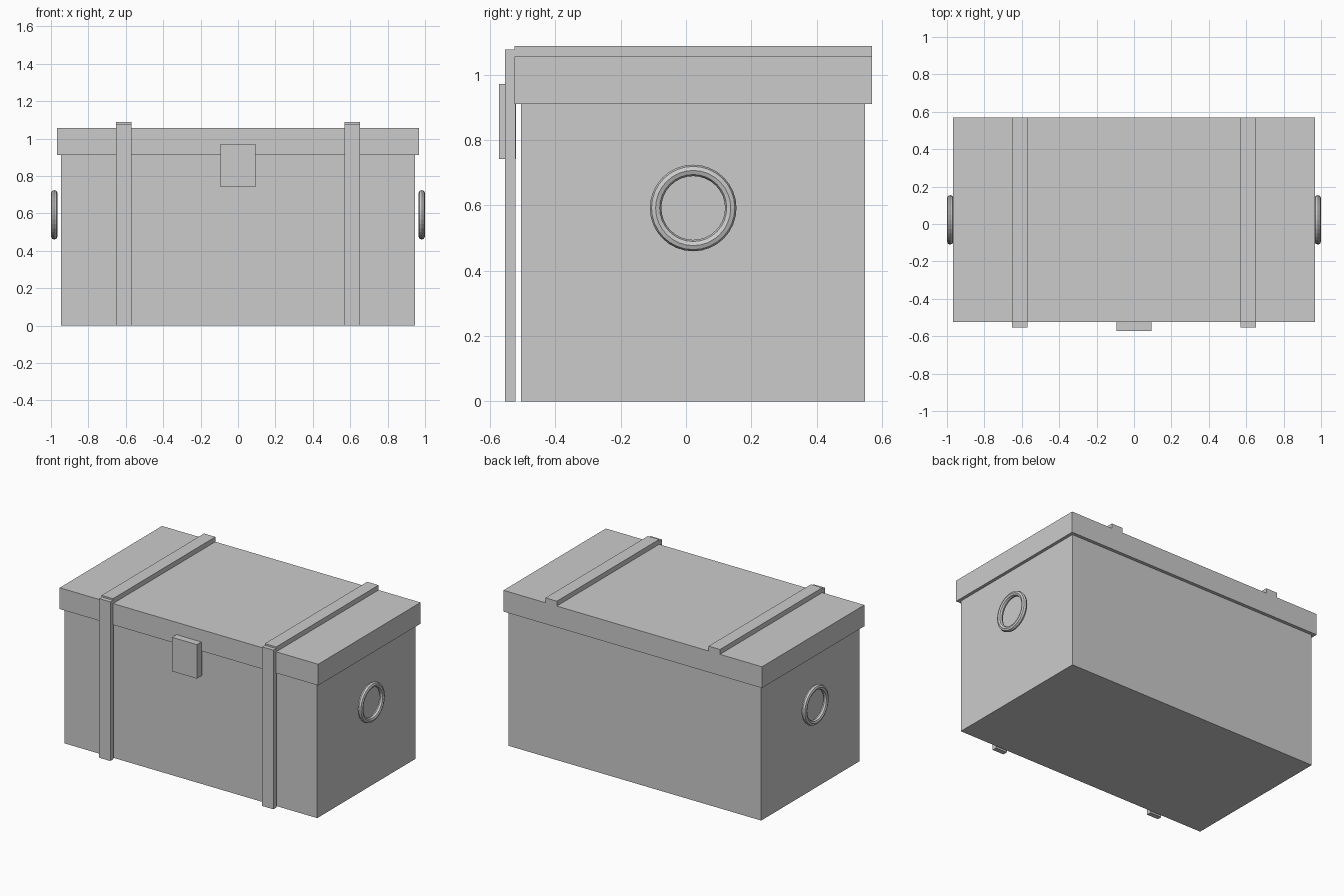
import bpy
import math

if "Cube" in bpy.data.objects:
    bpy.data.objects.remove(bpy.data.objects["Cube"])


def box(name, x, y, z):
    """Box spanning the given (min, max) ranges."""
    spans = (x, y, z)
    bpy.ops.mesh.primitive_cube_add(size=1, location=[(a + b) / 2 for a, b in spans])
    ob = bpy.context.object
    ob.name = name
    ob.scale = [b - a for a, b in spans]
    bpy.ops.object.transform_apply(location=False, rotation=False, scale=True)
    return ob


# Chest body and overhanging lid
box("chest_body", (-0.947, 0.947), (-0.505, 0.548), (0, 0.911))
box("lid", (-0.968, 0.968), (-0.525, 0.57), (0.911, 1.055))

# Latch plate on the front
box("latch_plate", (-0.093, 0.093), (-0.573, -0.52), (0.742, 0.972))

for side, label in ((-1, "left"), (1, "right")):
    # Straps down the front and across the lid
    cx = side * 0.611
    span = (cx - 0.0425, cx + 0.0425)
    box(label + "_front_strap", span, (-0.554, -0.522), (0, 1.077))
    box(label + "_lid_strap", span, (-0.525, 0.57), (1.055, 1.088))

    # Ring handle on each end
    bpy.ops.mesh.primitive_torus_add(
        major_radius=0.115, minor_radius=0.0175,
        major_segments=32, minor_segments=8,
        location=(side * 0.9825, 0.022, 0.592),
        rotation=(0, math.pi / 2, 0))
    bpy.context.object.name = label + "_ring_handle"
